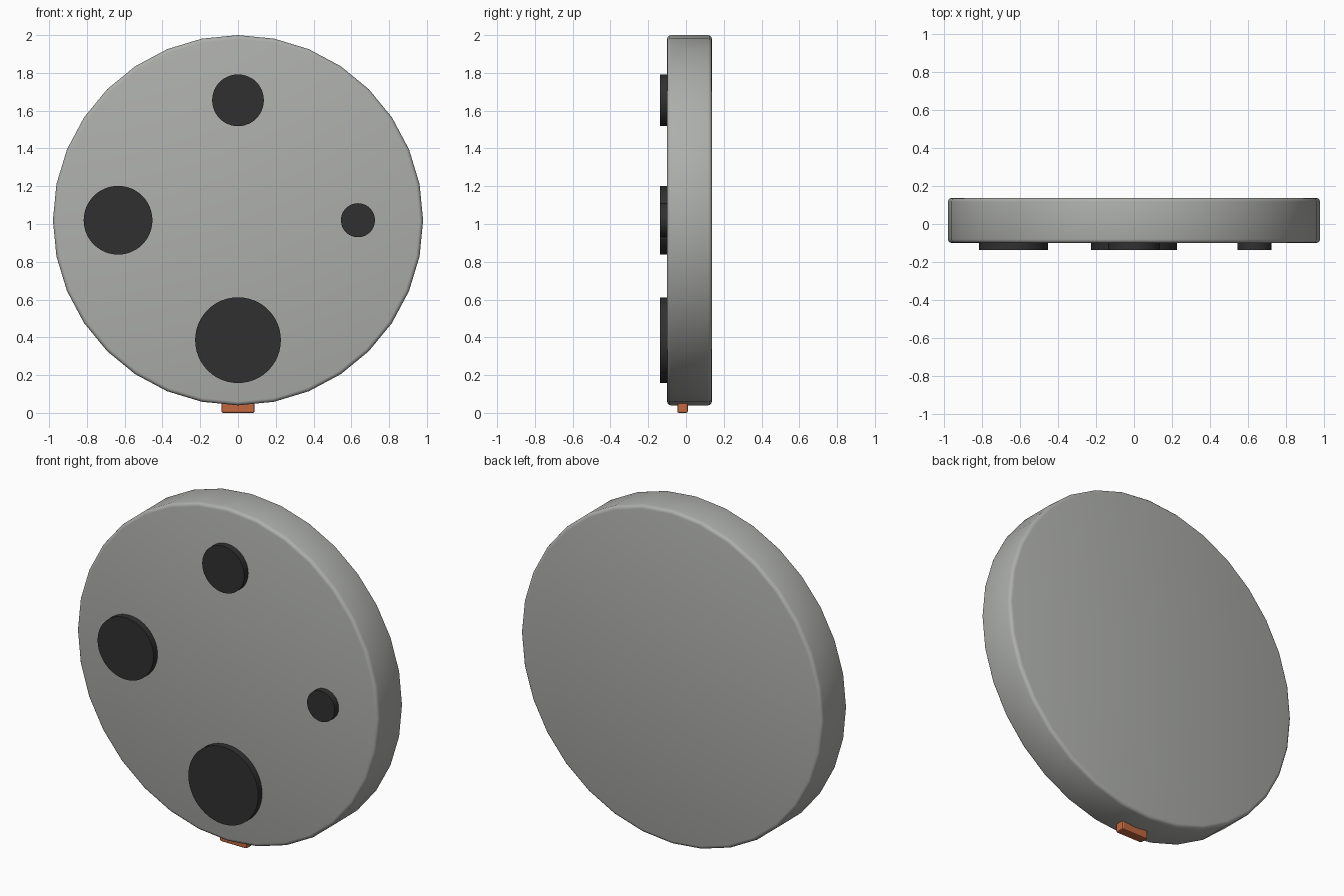
import bpy
import math

cube = bpy.data.objects.get("Cube")
if cube:
    bpy.data.objects.remove(cube, do_unlink=True)


def material(name, rgb):
    mat = bpy.data.materials.new(name)
    mat.use_nodes = True
    color = (*rgb, 1.0)
    mat.diffuse_color = color
    mat.node_tree.nodes["Principled BSDF"].inputs["Base Color"].default_value = color
    return mat


def bevel(obj, width, segments):
    mod = obj.modifiers.new("Rounded edge", "BEVEL")
    mod.width = width
    mod.segments = segments
    mod.limit_method = "ANGLE"
    mod.angle_limit = math.radians(40)


def disc(name, x, z, radius, front, back, sides, mat):
    bpy.ops.mesh.primitive_cylinder_add(
        vertices=sides, radius=radius, depth=back - front,
        location=(x, (front + back) / 2, z), rotation=(math.pi / 2, 0, 0))
    obj = bpy.context.object
    obj.name = name
    obj.data.materials.append(mat)
    return obj


grey = material("warm grey", (0.42, 0.43, 0.41))
black = material("soft black", (0.03, 0.03, 0.03))
copper = material("copper orange", (0.55, 0.14, 0.05))

FRONT, FACE, BACK = -0.137, -0.10, 0.137
MIDDLE = 1.02

# Round body with a softened rim
body = disc("body", 0, MIDDLE, 0.98, FACE, BACK, 32, grey)
bpy.ops.object.shade_smooth()
bevel(body, 0.02, 3)

# Four raised pads, growing in size around the face
reach = 0.635
pads = [("left_pad", 1, 0, 0.09), ("top_pad", 0, 1, 0.137),
        ("right_pad", -1, 0, 0.182), ("bottom_pad", 0, -1, 0.227)]
for name, dx, dz, radius in pads:
    disc(name, dx * reach, MIDDLE + dz * reach, radius, FRONT, FACE + 0.01, 48, black)
    bpy.ops.object.shade_smooth_by_angle(angle=math.radians(30))

# Small connector tab under the body
bpy.ops.mesh.primitive_cube_add(size=1, location=(0, -0.018, 0.045))
tab = bpy.context.object
tab.name = "connector_tab"
tab.scale = (0.175, 0.056, 0.09)
bpy.ops.object.transform_apply(location=False, rotation=False, scale=True)
tab.data.materials.append(copper)
bevel(tab, 0.008, 2)
